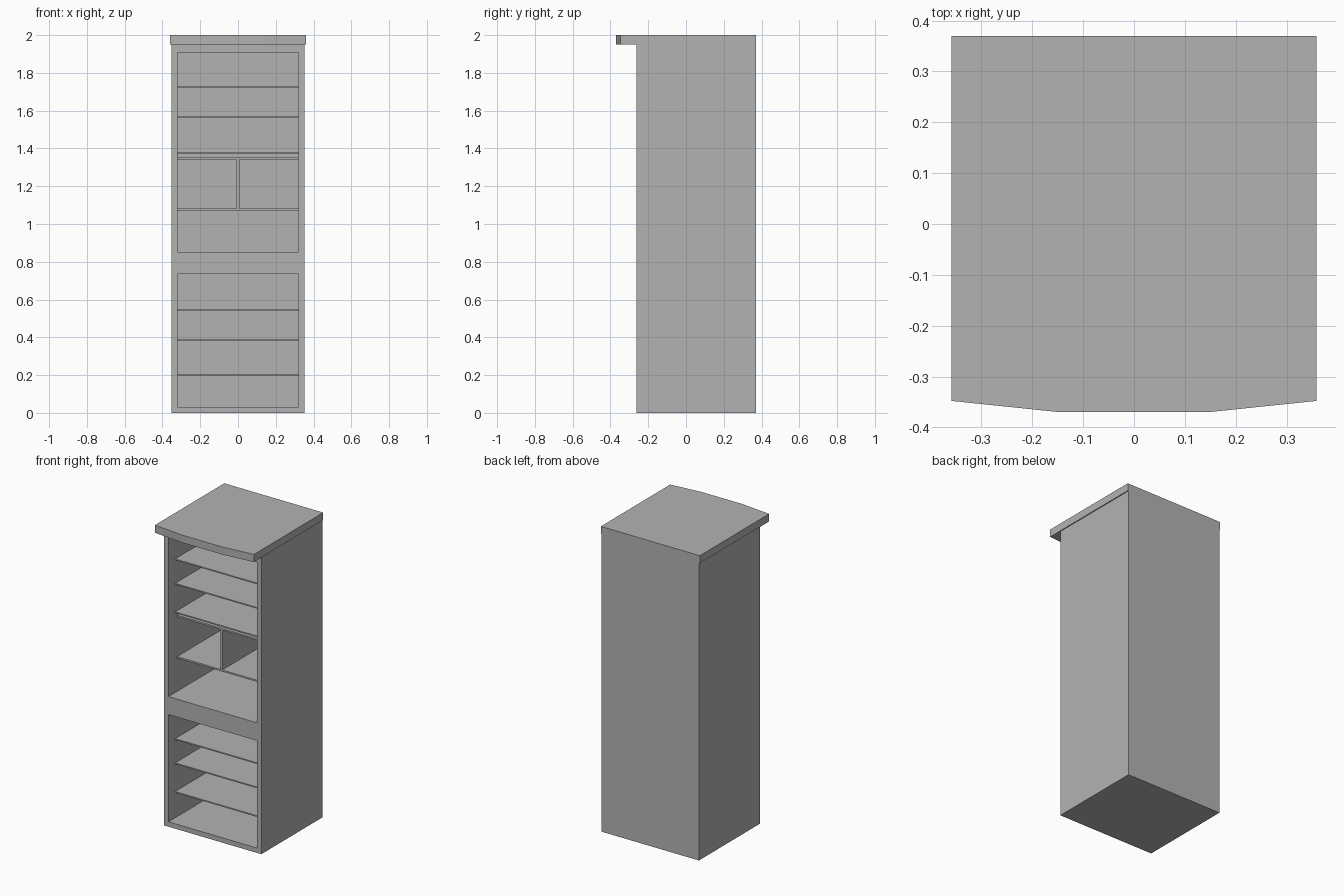
import bpy
import bmesh

cube = bpy.data.objects.get("Cube")
if cube:
    bpy.data.objects.remove(cube, do_unlink=True)

# Single plain finish
grey = bpy.data.materials.new("plain grey")
grey.use_nodes = True
colour = (0.45, 0.45, 0.45, 1)
grey.diffuse_color = colour
grey.node_tree.nodes["Principled BSDF"].inputs["Base Color"].default_value = colour


def prism(name, outline, z0, z1):
    """Extrude a flat outline from z0 up to z1."""
    bm = bmesh.new()
    base = bm.faces.new([bm.verts.new((x, y, z0)) for x, y in outline])
    top = bmesh.ops.extrude_face_region(bm, geom=[base])["geom"]
    verts = [v for v in top if isinstance(v, bmesh.types.BMVert)]
    bmesh.ops.translate(bm, verts=verts, vec=(0, 0, z1 - z0))
    bmesh.ops.recalc_face_normals(bm, faces=bm.faces)
    mesh = bpy.data.meshes.new(name)
    bm.to_mesh(mesh)
    bm.free()
    mesh.materials.append(grey)
    obj = bpy.data.objects.new(name, mesh)
    bpy.context.collection.objects.link(obj)
    return obj


def box(name, half, y0, y1, z0, z1):
    return prism(name, [(-half, y0), (half, y0), (half, y1), (-half, y1)], z0, z1)


FRONT, BACK = -0.262, 0.37
INNER_HALF, INNER_BACK = 0.321, 0.34
SLAB_Z = 1.95

# Cabinet body with two recessed openings
body = box("cabinet_body", 0.353, FRONT, BACK, 0, SLAB_Z)
for part, z0, z1 in (("lower", 0.032, 0.735), ("upper", 0.853, 1.908)):
    cutter = box(part + "_opening_cutter", INNER_HALF, FRONT - 0.1, INNER_BACK, z0, z1)
    cutter.hide_render = True
    mod = body.modifiers.new(part + "_opening", "BOOLEAN")
    mod.object = cutter
    mod.solver = "EXACT"
    bpy.context.view_layer.objects.active = body
    bpy.ops.object.modifier_apply(modifier=mod.name)
    bpy.data.objects.remove(cutter, do_unlink=True)

# Overhanging top with a bowed front edge
prism("top_slab",
      [(-0.359, -0.348), (-0.147, -0.37), (0.147, -0.37), (0.359, -0.348),
       (0.359, BACK), (-0.359, BACK)], SLAB_Z, 2)

# Plain shelves, slightly set back from the front
for i, z in enumerate((0.2, 0.388, 0.547, 1.378, 1.565, 1.725)):
    box(f"shelf_{i + 1}", INNER_HALF, FRONT + 0.07, INNER_BACK, z - 0.004, z + 0.004)

# Divided compartment: floor, ceiling and upright between them
SET_BACK = FRONT + 0.09
box("compartment_floor", INNER_HALF, SET_BACK, INNER_BACK, 1.07, 1.081)
box("compartment_ceiling", INNER_HALF, SET_BACK, INNER_BACK, 1.342, 1.353)
box("compartment_divider", 0.007, SET_BACK, INNER_BACK, 1.081, 1.342)
